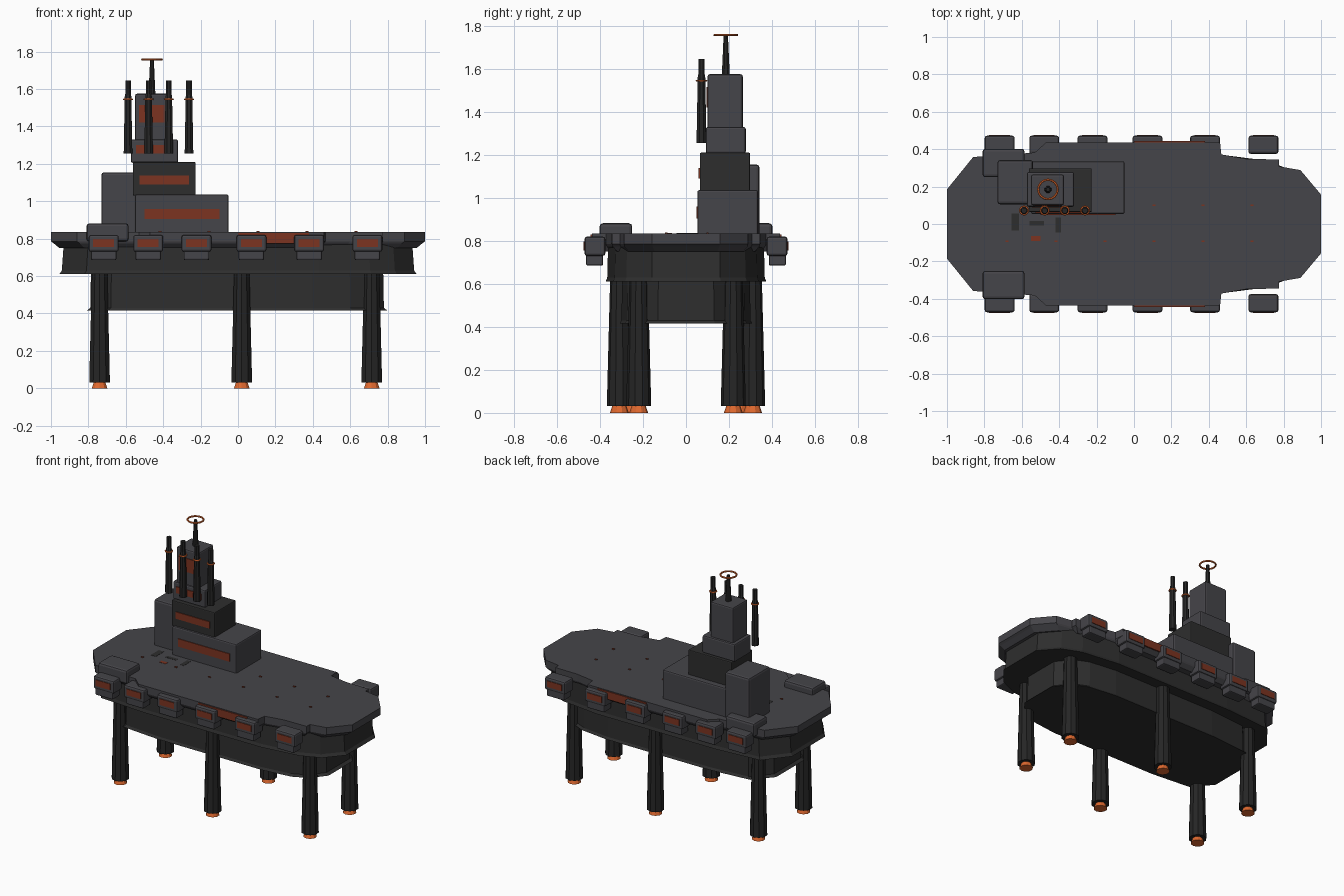
import bpy, bmesh, math

if "Cube" in bpy.data.objects:
    bpy.data.objects.remove(bpy.data.objects["Cube"])


def material(name, rgb):
    m = bpy.data.materials.new(name)
    m.diffuse_color = (*rgb, 1)
    m.use_nodes = True
    m.node_tree.nodes["Principled BSDF"].inputs["Base Color"].default_value = m.diffuse_color
    return m


GREY = material("deck_grey", (0.060, 0.059, 0.067))
DARK = material("hull_charcoal", (0.027, 0.027, 0.027))
BLACK = material("leg_black", (0.019, 0.019, 0.019))
RUST = material("window_rust", (0.20, 0.034, 0.015))
ORANGE = material("bright_orange", (0.74, 0.14, 0.028))


def finish(name, bm, mat, smooth=False):
    bmesh.ops.recalc_face_normals(bm, faces=bm.faces)
    me = bpy.data.meshes.new(name)
    bm.to_mesh(me)
    bm.free()
    me.materials.append(mat)
    ob = bpy.data.objects.new(name, me)
    bpy.context.collection.objects.link(ob)
    return ob


def box(name, x, y, z, mat, bevel=0.01):
    """Box from (min, max) ranges, with optional chamfered edges."""
    bm = bmesh.new()
    bmesh.ops.create_cube(bm, size=1)
    for v in bm.verts:
        for i, (a, b) in enumerate((x, y, z)):
            v.co[i] = (a + b) / 2 + v.co[i] * (b - a)
    if bevel:
        bmesh.ops.bevel(bm, geom=bm.edges[:], offset=bevel, segments=2,
                        profile=0.5, affect='EDGES')
    return finish(name, bm, mat)


def stack(name, rings, mat):
    """Skin equal-length closed rings of 3D points and cap both ends."""
    bm = bmesh.new()
    loops = [[bm.verts.new(p) for p in r] for r in rings]
    n = len(loops[0])
    for a, b in zip(loops, loops[1:]):
        for i in range(n):
            j = (i + 1) % n
            bm.faces.new((a[i], a[j], b[j], b[i]))
    bm.faces.new(loops[0][::-1])
    bm.faces.new(loops[-1])
    return finish(name, bm, mat)


def lathe(name, x, y, profile, mat, sides=10):
    """Round column from (radius, z) pairs."""
    ang = [2 * math.pi * (i + 0.5) / sides for i in range(sides)]
    return stack(name, [[(x + r * math.cos(a), y + r * math.sin(a), z) for a in ang]
                        for r, z in profile], mat)


def hull(name, half, levels, mat):
    """Symmetric outline from its +y half, scaled per (scale_x, scale_y, z)."""
    outline = half + [(x, -y) for x, y in reversed(half)]
    return stack(name, [[(x * sx, y * sy, z) for x, y in outline]
                        for sx, sy, z in levels], mat)


def ring(name, x, y, z, radius, thick, mat, sides=16):
    bm = bmesh.new()
    tube = []
    for i in range(sides):
        a = 2 * math.pi * i / sides
        tube.append([bm.verts.new((x + (radius + thick * math.cos(b)) * math.cos(a),
                                   y + (radius + thick * math.cos(b)) * math.sin(a),
                                   z + thick * math.sin(b)))
                     for b in [2 * math.pi * k / 6 for k in range(6)]])
    for i in range(sides):
        p, q = tube[i], tube[(i + 1) % sides]
        for k in range(6):
            m = (k + 1) % 6
            bm.faces.new((p[k], q[k], q[m], p[m]))
    return finish(name, bm, mat)


# Flight deck with stepped outline and chamfered underside
deck = [(-1, 0.185), (-0.86, 0.358), (-0.53, 0.382), (-0.47, 0.437), (0.46, 0.437),
        (0.467, 0.372), (0.60, 0.348), (0.775, 0.345), (0.776, 0.308), (0.89, 0.288),
        (1, 0.157)]
hull("flight_deck", deck, [(0.955, 0.93, 0.75), (0.985, 0.99, 0.775),
                           (1, 1, 0.785), (1, 1, 0.835)], GREY)

# Upper and lower hull, each flaring to a lip at its bottom edge
upper = [(-1, 0.18), (-0.86, 0.345), (-0.5, 0.37), (0.46, 0.37), (0.75, 0.335),
         (0.89, 0.28), (1, 0.16)]
hull("upper_hull", upper, [(0.955, 1.01, 0.61), (0.942, 0.99, 0.63),
                           (0.932, 0.98, 0.77)], DARK)
lower = [(-0.79, 0.15), (-0.68, 0.275), (-0.4, 0.30), (0.4, 0.30), (0.6, 0.275),
         (0.70, 0.23), (0.78, 0.13)]
hull("lower_hull", lower, [(1.025, 1.03, 0.415), (1, 1, 0.43), (0.995, 0.99, 0.63)], DARK)

# Six tapered legs on orange feet
for i, (x, y) in enumerate([(-0.74, 0.25), (0.02, 0.31), (0.715, 0.22)]):
    for s in (-1, 1):
        lathe(f"leg_{i}_{s}", x, s * y, [(0.058, 0.032), (0.056, 0.12), (0.043, 0.62)], BLACK)
        lathe(f"foot_{i}_{s}", x, s * y, [(0.044, 0), (0.032, 0.034)], ORANGE)

# Edge gun housings, both sides, with a rust window plate
for s in (-1, 1):
    def yr(a, b):
        return tuple(sorted((s * a, s * b)))
    for i, x in enumerate([-0.718, -0.48, -0.222, 0.072, 0.38, 0.692]):
        box(f"gun_housing_{i}_{s}", (x - 0.08, x + 0.08), yr(0.375, 0.472), (0.73, 0.82), GREY, 0.012)
        box(f"gun_base_{i}_{s}", (x - 0.068, x + 0.068), yr(0.385, 0.465), (0.685, 0.74), GREY, 0.008)
        box(f"gun_window_{i}_{s}", (x - 0.056, x + 0.056), yr(0.468, 0.476), (0.755, 0.798), RUST, 0)
    # Deck-edge stripe
    box(f"deck_edge_plate_{s}", (0.0, 0.38), yr(0.434, 0.443), (0.775, 0.83), RUST, 0)
    # Raised aft deck block
    box(f"aft_block_{s}", (-0.81, -0.585), yr(0.25, 0.402), (0.785, 0.882), GREY, 0.015)

# Island tower tiers
box("tower_base", (-0.55, -0.05), (0.053, 0.335), (0.82, 1.037), GREY)
box("tower_annex", (-0.73, -0.54), (0.105, 0.342), (0.82, 1.155), GREY, 0.014)
box("tower_bridge", (-0.562, -0.226), (0.064, 0.298), (1.03, 1.21), DARK, 0.006)
box("tower_lookout", (-0.573, -0.32), (0.092, 0.278), (1.205, 1.33), GREY)
box("tower_top", (-0.55, -0.375), (0.1, 0.264), (1.32, 1.575), GREY)

# Tower front windows
for i, (x, y, z) in enumerate([((-0.50, -0.10), 0.053, (0.905, 0.96)),
                               ((-0.527, -0.262), 0.064, (1.09, 1.138)),
                               ((-0.545, -0.35), 0.092, (1.255, 1.30)),
                               ((-0.53, -0.392), 0.1, (1.42, 1.515))]):
    box(f"tower_window_{i}", x, (y - 0.005, y + 0.003), z, RUST, 0)

# Mast with ring antenna
lathe("mast", -0.46, 0.185, [(0.02, 1.57), (0.011, 1.755)], BLACK, 8)
ring("mast_ring", -0.46, 0.185, 1.757, 0.052, 0.006, ORANGE)

# Exhaust pipes with orange bands
for i, x in enumerate([-0.588, -0.478, -0.37, -0.262]):
    lathe(f"pipe_{i}", x, 0.072, [(0.025, 1.255), (0.019, 1.56), (0.016, 1.575),
                                  (0.016, 1.645)], BLACK, 8)
    ring(f"pipe_band_{i}", x, 0.072, 1.545, 0.022, 0.005, ORANGE, 12)

# Deck lights in two rows, hidden ones skipped beneath the tower
for i in range(6):
    x = -0.68 + i * 0.262
    for y in (-0.092, 0.1):
        if y < 0 or i > 2:
            box(f"deck_light_{i}_{y}", (x - 0.008, x + 0.008), (y - 0.005, y + 0.005),
                (0.83, 0.84), RUST, 0)

# Worn deck patches in front of the tower
for i, (x, y, w, h) in enumerate([(-0.635, 0.01, 0.02, 0.045), (-0.52, 0.005, 0.04, 0.012),
                                  (-0.405, -0.005, 0.015, 0.04)]):
    box(f"deck_patch_{i}", (x - w, x + w), (y - h, y + h), (0.832, 0.8365), DARK, 0)
box("deck_patch_rust", (-0.55, -0.50), (-0.09, -0.065), (0.832, 0.8365), RUST, 0)
